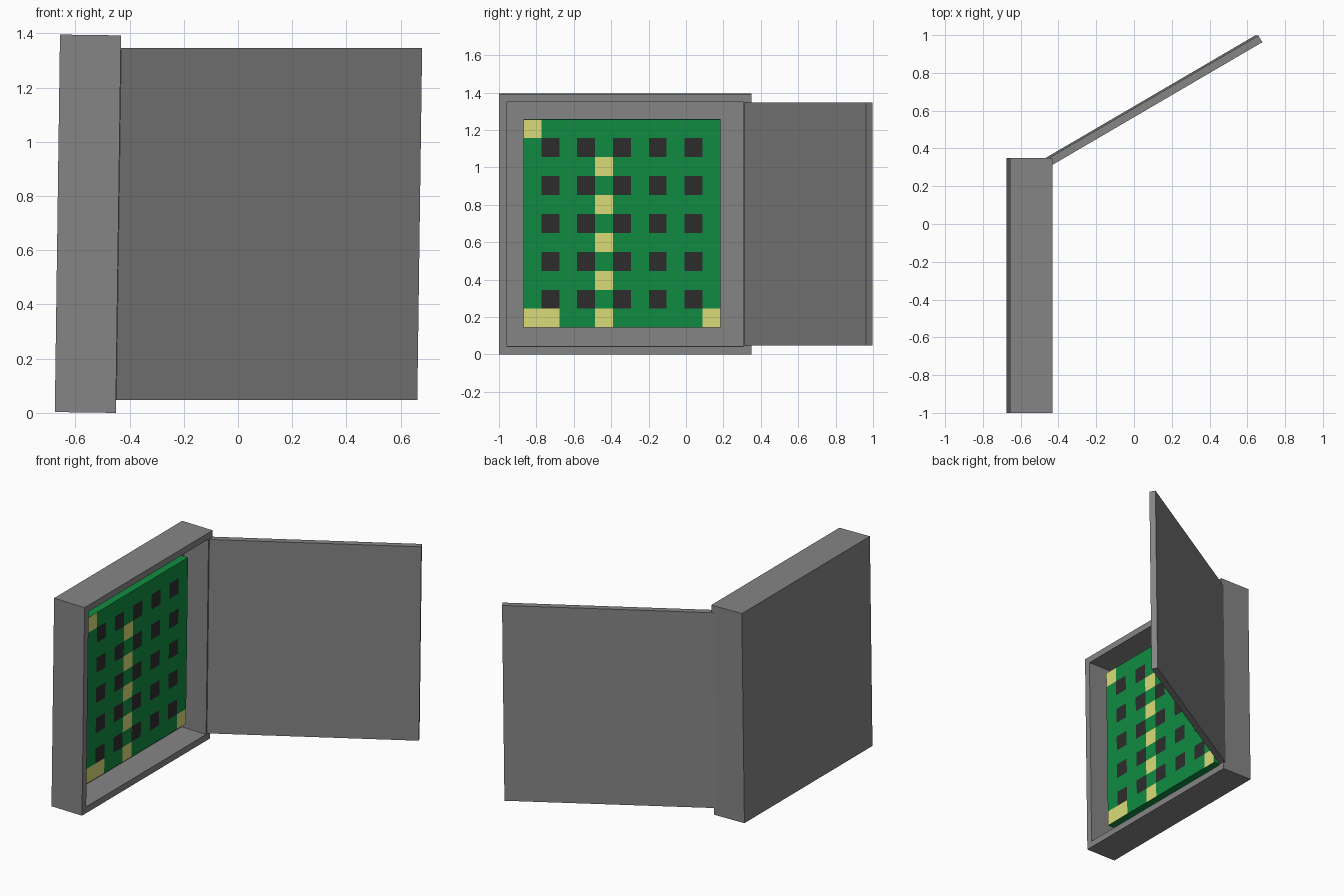
import bpy, bmesh
from math import radians, cos, sin
from mathutils import Matrix, Vector

if "Cube" in bpy.data.objects:
    bpy.data.objects.remove(bpy.data.objects["Cube"])

LEAN = 0.0137  # the whole unit leans slightly towards +x


def material(name, rgb):
    m = bpy.data.materials.new(name)
    m.diffuse_color = (*rgb, 1)
    m.use_nodes = True
    m.node_tree.nodes["Principled BSDF"].inputs["Base Color"].default_value = m.diffuse_color
    return m


def finish(name, bm, matrix, mats):
    bm.transform(matrix)
    bmesh.ops.recalc_face_normals(bm, faces=bm.faces)
    me = bpy.data.meshes.new(name)
    bm.to_mesh(me)
    bm.free()
    for m in mats:
        me.materials.append(m)
    ob = bpy.data.objects.new(name, me)
    bpy.context.collection.objects.link(ob)
    return ob


def block(lo, hi):
    bm = bmesh.new()
    lo, hi = Vector(lo), Vector(hi)
    bmesh.ops.create_cube(bm, size=1, matrix=Matrix.Translation((lo + hi) / 2)
                          @ Matrix.Diagonal((*(hi - lo), 1)))
    return bm


steel = material("dark_grey", (0.235, 0.235, 0.235))

# Local frame of the cabinet: x = 0 is the open side, at the bottom edge
tilt = Matrix.Translation((-0.451, 0, 0)) @ Matrix.Rotation(LEAN, 4, 'Y')

# Cabinet: a box hollowed out from its open side
bm = block((-0.225, -1.0, 0), (0, 0.35, 1.393))
face = max(bm.faces, key=lambda f: f.calc_center_median().x)
bmesh.ops.inset_region(bm, faces=[face], thickness=0.043, use_even_offset=True)
floor = bmesh.ops.extrude_discrete_faces(bm, faces=[face])['faces'][0]
bmesh.ops.translate(bm, verts=floor.verts, vec=(-0.18, 0, 0))
finish("cabinet", bm, tilt, [steel])

# Circuit board: 11 x 11 cells on the front, chips and contacts by cell
N, Y0, Y1, Z0, Z1 = 11, -0.869, 0.184, 0.142, 1.256
contacts = {(0, 10), (0, 0), (1, 0), (10, 0)} | {(4, r) for r in range(0, 9, 2)}
bm = bmesh.new()
pts = [[bm.verts.new((-0.064, Y0 + (Y1 - Y0) * c / N, Z0 + (Z1 - Z0) * r / N))
        for r in range(N + 1)] for c in range(N + 1)]
for c in range(N):
    for r in range(N):
        f = bm.faces.new((pts[c][r], pts[c + 1][r], pts[c + 1][r + 1], pts[c][r + 1]))
        if c % 2 and r % 2:
            f.material_index = 1
        elif (c, r) in contacts:
            f.material_index = 2
rim = [e for e in bm.edges if e.is_boundary]
sides = bmesh.ops.extrude_edge_only(bm, edges=rim)['geom']
bmesh.ops.translate(bm, verts=[v for v in sides if isinstance(v, bmesh.types.BMVert)],
                    vec=(-0.11, 0, 0))
for f in sides:
    if isinstance(f, bmesh.types.BMFace):
        f.material_index = 0
back = bmesh.ops.contextual_create(bm, geom=[e for e in bm.edges if e.is_boundary])
for f in back['faces']:
    f.material_index = 0
finish("circuit_board", bm, tilt, [material("board_green", (0.005, 0.26, 0.053)),
                                   material("chip_black", (0.026, 0.026, 0.026)),
                                   material("contact_yellow", (0.71, 0.72, 0.19))])

# Open door, swung about the upright hinge at the back edge of the cabinet
A = radians(30.3)
T = 0.041
hinge = Matrix.Translation((-0.470 + T * sin(A), 0.349 - T * cos(A), 0)) @ Matrix.Rotation(A, 4, 'Z')
shear = Matrix.Identity(4)
shear[0][2] = LEAN
finish("door", block((0, 0, 0.048), (1.286, T, 1.346)), shear @ hinge, [steel])
